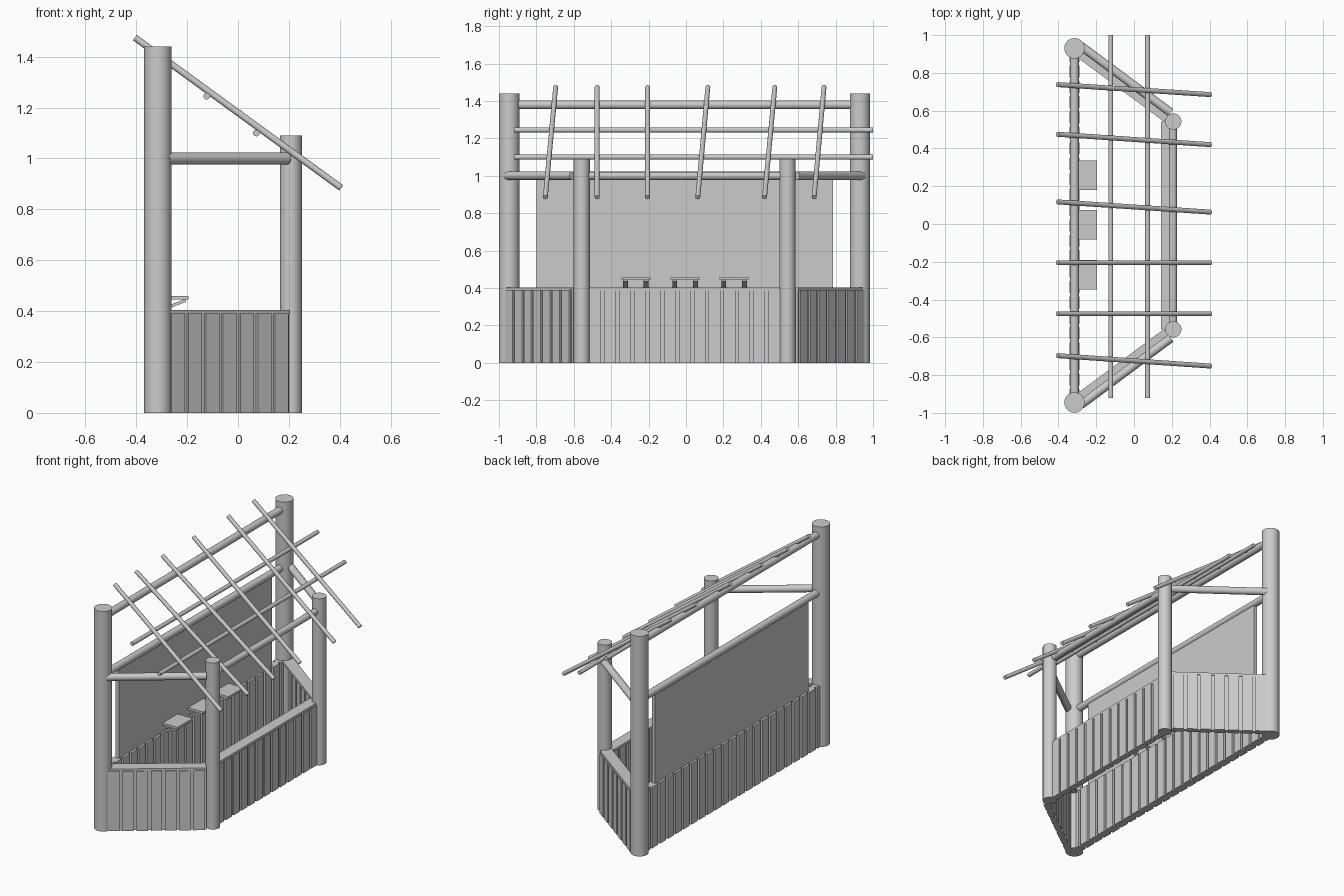
import bpy, bmesh, math
from mathutils import Vector, Matrix

if "Cube" in bpy.data.objects:
    bpy.data.objects.remove(bpy.data.objects["Cube"])

YC = -0.0075                      # mirror line of the frame in y


def finish(bm, name, smooth=False):
    bmesh.ops.recalc_face_normals(bm, faces=bm.faces)
    me = bpy.data.meshes.new(name)
    bm.to_mesh(me)
    bm.free()
    ob = bpy.data.objects.new(name, me)
    bpy.context.collection.objects.link(ob)
    if smooth:
        bpy.ops.object.select_all(action='DESELECT')
        ob.select_set(True)
        bpy.context.view_layer.objects.active = ob
        bpy.ops.object.shade_smooth_by_angle(angle=math.radians(40))
    return ob


def pole(name, a, b, r, sides=24):
    """Round pole from point a to point b."""
    a, b = Vector(a), Vector(b)
    d = b - a
    bm = bmesh.new()
    m = Matrix.Translation((a + b) / 2) @ d.to_track_quat('Z', 'Y').to_matrix().to_4x4()
    bmesh.ops.create_cone(bm, cap_ends=True, segments=sides, radius1=r, radius2=r,
                          depth=d.length, matrix=m)
    return finish(bm, name, True)


def add_box(bm, lo, hi, frame=Matrix.Identity(4)):
    lo, hi = Vector(lo), Vector(hi)
    m = frame @ Matrix.Translation((lo + hi) / 2) @ Matrix.Diagonal((*(hi - lo), 1))
    bmesh.ops.create_cube(bm, size=1, matrix=m)


def run_frame(a, b):
    """Frame whose x axis runs along a->b in plan; returns it with the length."""
    dx, dy = b[0] - a[0], b[1] - a[1]
    return (Matrix.Translation((a[0], a[1], 0)) @ Matrix.Rotation(math.atan2(dy, dx), 4, 'Z'),
            math.hypot(dx, dy))


def plank_wall(name, a, b, height, half, pitch=0.083, gap=0.018):
    """Upright planks standing proud of a thinner core."""
    f, length = run_frame(a, b)
    bm = bmesh.new()
    add_box(bm, (0, -half * 0.5, 0), (length, half * 0.5, height), f)
    n = round(length / pitch)
    step = length / n
    for i in range(n):
        add_box(bm, (i * step + gap / 2, -half, 0), ((i + 1) * step - gap / 2, half, height), f)
    return finish(bm, name)


def box(name, lo, hi, frame=Matrix.Identity(4)):
    bm = bmesh.new()
    add_box(bm, lo, hi, frame)
    return finish(bm, name)


BX, BY, FX, FY = -0.315, 0.9375, 0.208, 0.55
NRM = Vector((FY - BY, FX - BX)).normalized()        # plan direction of side walls
OUT = (abs(NRM.x), NRM.y)                            # outward normal of +y side

for s, side in ((1, "left"), (-1, "right")):
    # corner posts
    pole(f"{side}_back_post", (BX, YC + s * BY, 0), (BX, YC + s * BY, 1.44), 0.054, 32)
    pole(f"{side}_front_post", (FX, YC + s * FY, 0), (FX, YC + s * FY, 1.09), 0.043, 32)

    # side rail, plank wall and cap, set slightly outside the posts
    def side_point(t, off):
        return (BX + (FX - BX) * t + OUT[0] * off,
                YC + s * (BY + (FY - BY) * t + OUT[1] * off))
    a, b = side_point(0.03, 0.03), side_point(0.94, 0.03)
    pole(f"{side}_side_rail", (*a, 1.0), (*b, 1.0), 0.023)
    plank_wall(f"{side}_side_wall", a, b, 0.39, 0.02)
    f, length = run_frame(a, b)
    w = sorted((s * -0.06, s * 0.014))
    box(f"{side}_side_cap", (0, w[0], 0.388), (length, w[1], 0.404), f)

# rails along the back and front
pole("back_top_beam", (BX, YC - BY, 1.38), (BX, YC + BY, 1.38), 0.023)
pole("back_middle_beam", (BX, YC - BY, 1.0), (BX, YC + BY, 1.0), 0.023)
pole("front_beam", (0.206, YC - FY, 1.0), (0.206, YC + FY, 1.0), 0.021)

# back wall and the plain panel above it
plank_wall("back_wall", (BX, YC - BY), (BX, YC + BY), 0.40, 0.027)
box("back_panel", (BX - 0.012, -0.80, 0.38), (BX + 0.012, 0.785, 1.0))

# front wall and counter cap
plank_wall("front_wall", (0.2, YC - FY + 0.03), (0.2, YC + FY - 0.03), 0.39, 0.02)
box("front_cap", (0.143, YC - FY, 0.388), (0.215, YC + FY, 0.404))

# small shelves on slanted brackets
for i, y in enumerate((-0.268, -0.005, 0.257)):
    box(f"shelf_{i}", (-0.31, y - 0.078, 0.445), (-0.195, y + 0.078, 0.46))
    bm = bmesh.new()
    for dy in (-0.055, 0.055):
        tilt = (Matrix.Translation((-0.252, y + dy, 0.424))
                @ Matrix.Rotation(math.radians(-22), 4, 'Y'))
        add_box(bm, (-0.05, -0.013, -0.006), (0.05, 0.013, 0.006), tilt)
    finish(bm, f"shelf_bracket_{i}")

# roof lattice: two long purlins under six sloping rafters
for i, (x, z) in enumerate(((-0.123, 1.245), (0.072, 1.10))):
    pole(f"purlin_{i}", (x, -0.92, z), (x, 1.0, z), 0.013, 16)
rafters = ((0.738, 0.685), (0.475, 0.42), (0.117, 0.063),
           (-0.205, -0.205), (-0.475, -0.475), (-0.697, -0.752))
for i, (y0, y1) in enumerate(rafters):
    pole(f"rafter_{i}", (-0.405, y0, 1.475), (0.405, y1, 0.885), 0.013, 16)
